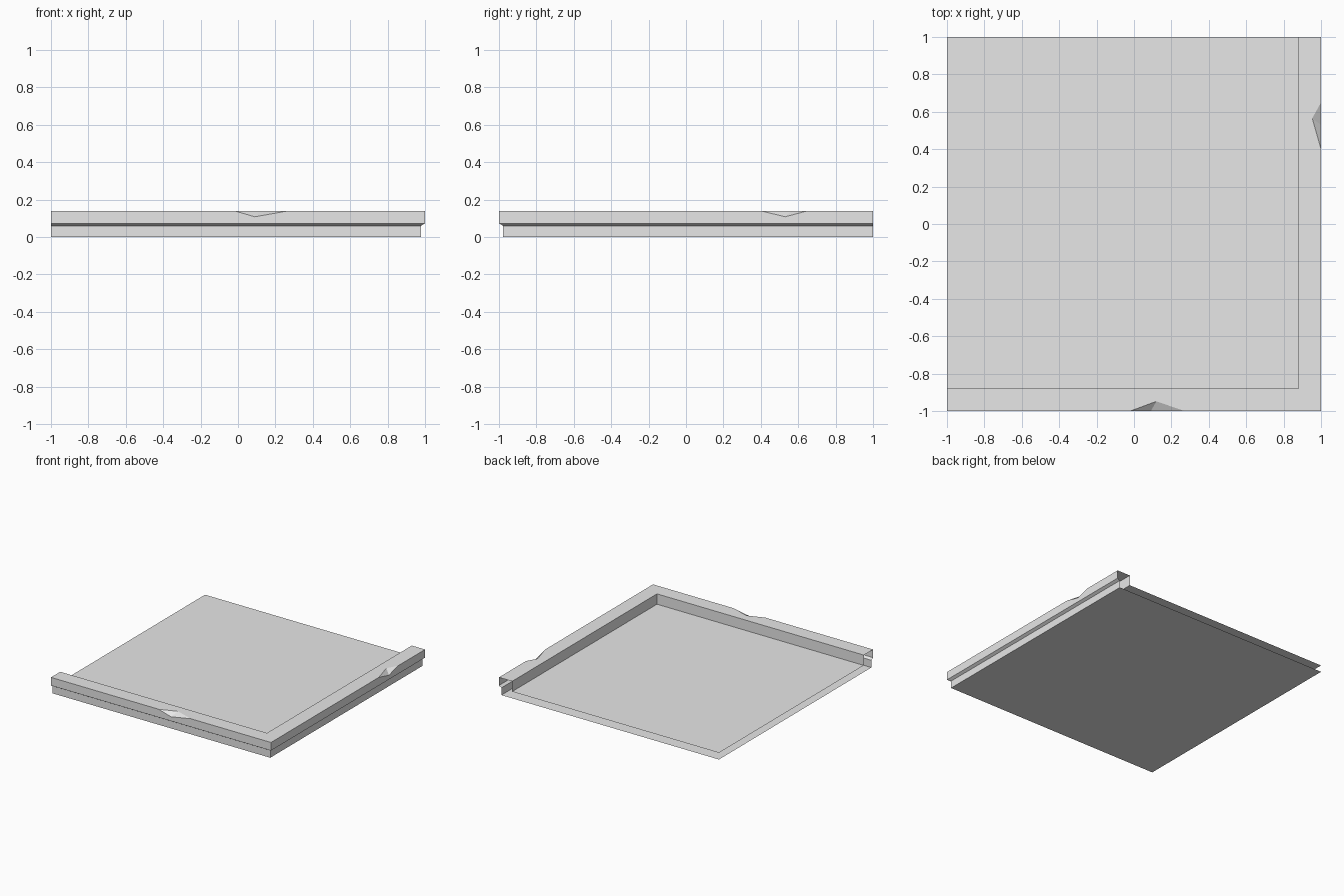
import bpy
import bmesh

cube = bpy.data.objects.get("Cube")
if cube:
    bpy.data.objects.remove(cube, do_unlink=True)

# Single plain stone colour
stone = bpy.data.materials.new("stone_grey")
stone.use_nodes = True
GREY = (0.8, 0.8, 0.8, 1.0)
stone.diffuse_color = GREY
stone.node_tree.nodes["Principled BSDF"].inputs["Base Color"].default_value = GREY

TOP, FLOOR = 0.14, 0.055
WIDTH, INSET = 0.12, 0.022


def make_object(name, polygons):
    """Build a flat shaded open mesh from polygons given as point lists."""
    bm = bmesh.new()
    for points in polygons:
        bm.faces.new([bm.verts.new(p) for p in points])
    bmesh.ops.remove_doubles(bm, verts=bm.verts, dist=0.0001)
    mesh = bpy.data.meshes.new(name)
    bm.to_mesh(mesh)
    bm.free()
    mesh.materials.append(stone)
    obj = bpy.data.objects.new(name, mesh)
    bpy.context.collection.objects.link(obj)
    return obj


def sheet(inset, z):
    """Square sheet held back from the two bordered sides."""
    return [(-1, 1, z), (-1, -1 + inset, z), (1 - inset, -1 + inset, z), (1 - inset, 1, z)]


# Walking surface and underside, open along the two unbordered sides
make_object("floor_panel", [sheet(WIDTH, FLOOR)])
make_object("bottom_panel", [sheet(INSET, 0)[::-1]])


def front_side(t, d, z):
    return (t, -1 + d, z)


def right_side(t, d, z):
    return (1 - d, t, z)


# Border profile as (distance in from the edge, height)
profile = [(WIDTH, FLOOR), (WIDTH, TOP), (0, TOP), (0, 0.073), (INSET, 0.06), (INSET, 0)]


def border(place, span, chip):
    """Sweep the profile along one side, with a chip broken from its top edge."""
    start_t, low, deep, end_t = chip
    start, end = place(start_t, 0, TOP), place(end_t, 0, TOP)
    low, deep = place(*low), place(*deep)
    polygons = [[start, low, deep], [low, end, deep]]
    for i, ((d1, z1), (d2, z2)) in enumerate(zip(profile, profile[1:])):
        (s1, e1), (s2, e2) = span(d1), span(d2)
        face = [place(s1, d1, z1), place(s2, d2, z2)]
        if i == 1:
            face += [start, deep, end]
        face += [place(e2, d2, z2), place(e1, d1, z1)]
        if i == 2:
            face += [end, low, start]
        polygons.append(face)
    return polygons


# Raised L-shaped border, mitred at the corner
front = border(front_side, lambda d: (-1, 1 - d),
               (-0.02, (0.09, 0, 0.108), (0.12, 0.052, TOP), 0.27))
right = border(right_side, lambda d: (-1 + d, 1),
               (0.40, (0.53, 0, 0.108), (0.565, 0.047, TOP), 0.65))
make_object("raised_border", front + right)
